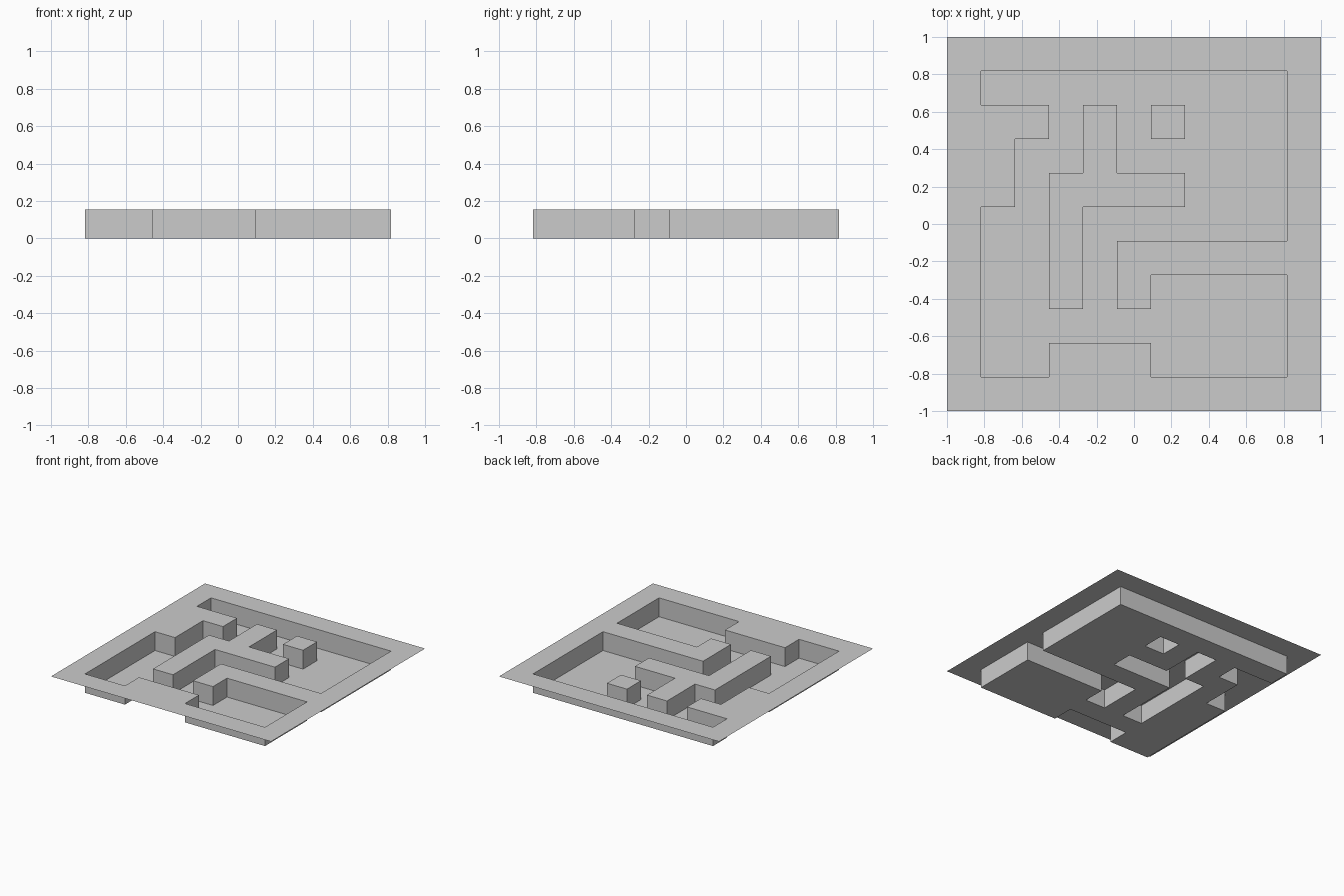
import bpy, bmesh

if "Cube" in bpy.data.objects:
    bpy.data.objects.remove(bpy.data.objects["Cube"])

# Maze plan seen from above: '#' raised, '.' sunken floor (first row is the back)
PLAN = [
    "###########",
    "#.........#",
    "###.#.#...#",
    "##..#.....#",
    "##.####...#",
    "#..#......#",
    "#..#.######",
    "#..#.#....#",
    "#.........#",
    "#..###....#",
    "###########",
]
N = len(PLAN)
CELL = 2 / N
HEIGHT = 0.155


def corners(col, row):
    """Cell corners, counter-clockwise from front left."""
    x, y = -1 + col * CELL, 1 - (row + 1) * CELL
    return [(x, y), (x + CELL, y), (x + CELL, y + CELL), (x, y + CELL)]


def build(name, quads):
    bm = bmesh.new()
    for quad in quads:
        bm.faces.new([bm.verts.new(p) for p in quad])
    bmesh.ops.remove_doubles(bm, verts=bm.verts[:], dist=1e-4)
    mesh = bpy.data.meshes.new(name)
    bm.to_mesh(mesh)
    bm.free()
    bpy.context.collection.objects.link(bpy.data.objects.new(name, mesh))


floor, tops, sides = [], [], []
# Neighbours matching the front, right, back and left edge of a cell
STEPS = [(0, 1), (1, 0), (0, -1), (-1, 0)]
for row in range(N):
    for col in range(N):
        c = corners(col, row)
        if PLAN[row][col] == "#":
            tops.append([(x, y, HEIGHT) for x, y in c])
            continue
        floor.append([(x, y, 0) for x, y in c])
        # Vertical wall wherever the floor meets a raised cell, facing the floor
        for i, (dc, dr) in enumerate(STEPS):
            if PLAN[row + dr][col + dc] == "#":
                a, b = c[i], c[(i + 1) % 4]
                sides.append([(*b, 0), (*a, 0), (*a, HEIGHT), (*b, HEIGHT)])

build("floor", floor)
build("wall_tops", tops)
build("wall_sides", sides)
